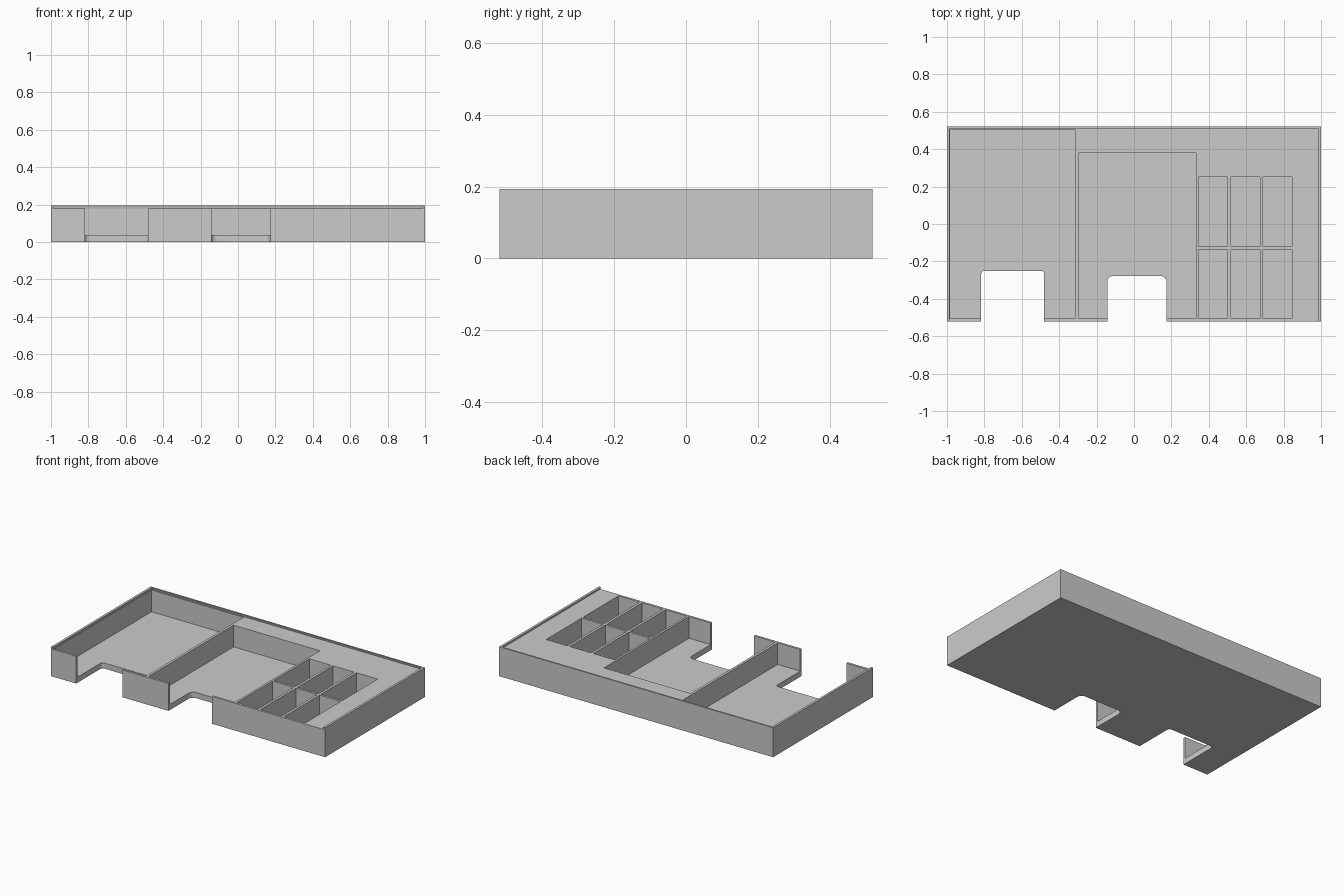
import bpy, bmesh
from mathutils import Vector

if "Cube" in bpy.data.objects:
    bpy.data.objects.remove(bpy.data.objects["Cube"])

FLOOR, DECK, TOP = 0.037, 0.18, 0.194

grey = bpy.data.materials.new("light_grey")
grey.use_nodes = True
colour = (0.6, 0.6, 0.6, 1)
grey.diffuse_color = colour
grey.node_tree.nodes["Principled BSDF"].inputs["Base Color"].default_value = colour


def block(name, x, y, z, radius=0, flare=0):
    """Box between bounds; rounds the rear corners or spreads the base."""
    bm = bmesh.new()
    bmesh.ops.create_cube(bm, size=1)
    for v in bm.verts:
        low = v.co.z < 0
        side = Vector((1 if v.co.x > 0 else -1, 1 if v.co.y > 0 else 0))
        v.co = Vector((x[v.co.x > 0], y[v.co.y > 0], z[v.co.z > 0]))
        if low:
            v.co.xy += side * flare
    if radius:
        rear = [e for e in bm.edges
                if all(abs(v.co.y - y[1]) < 1e-5 for v in e.verts)
                and abs(e.verts[0].co.z - e.verts[1].co.z) > 1e-4]
        bmesh.ops.bevel(bm, geom=rear, offset=radius, segments=6,
                        profile=0.5, affect='EDGES')
    mesh = bpy.data.meshes.new(name)
    bm.to_mesh(mesh)
    bm.free()
    obj = bpy.data.objects.new(name, mesh)
    bpy.context.collection.objects.link(obj)
    mesh.materials.append(grey)
    return obj


tray = block("storage_tray", (-1, 1), (-0.52, 0.52), (0, TOP))
cutters = []

# Lid slot, open at the front, with undercut side rails
cutters.append(block("lid_slot", (-0.985, 0.985), (-0.7, 0.509), (DECK, TOP + 0.001), flare=0.004))

# Two large card wells
cutters.append(block("large_well", (-0.985, -0.315), (-0.505, 0.505), (FLOOR, 0.3)))
cutters.append(block("medium_well", (-0.298, 0.332), (-0.505, 0.38), (FLOOR, 0.3)))

# Six token wells
for column in range(3):
    for row in range(2):
        x, y = 0.346 + column * 0.172, -0.505 + row * 0.385
        cutters.append(block("token_well", (x, x + 0.155), (y, y + 0.37), (FLOOR, 0.3)))

# Finger notches through the front wall and floor
cutters.append(block("left_notch", (-0.817, -0.48), (-0.7, -0.25), (-0.1, 0.4), radius=0.018))
cutters.append(block("right_notch", (-0.143, 0.174), (-0.7, -0.278), (-0.1, 0.4), radius=0.032))

for cutter in cutters:
    cutter.hide_render = True
    mod = tray.modifiers.new(cutter.name, 'BOOLEAN')
    mod.operation, mod.solver, mod.object = 'DIFFERENCE', 'EXACT', cutter

# Bake the cuts, then remove the cutters
depsgraph = bpy.context.evaluated_depsgraph_get()
baked = bpy.data.meshes.new_from_object(tray.evaluated_get(depsgraph))
tray.modifiers.clear()
tray.data = baked
for cutter in cutters:
    bpy.data.objects.remove(cutter)
baked.materials.clear()
baked.materials.append(grey)
for face in baked.polygons:
    face.material_index = 0
